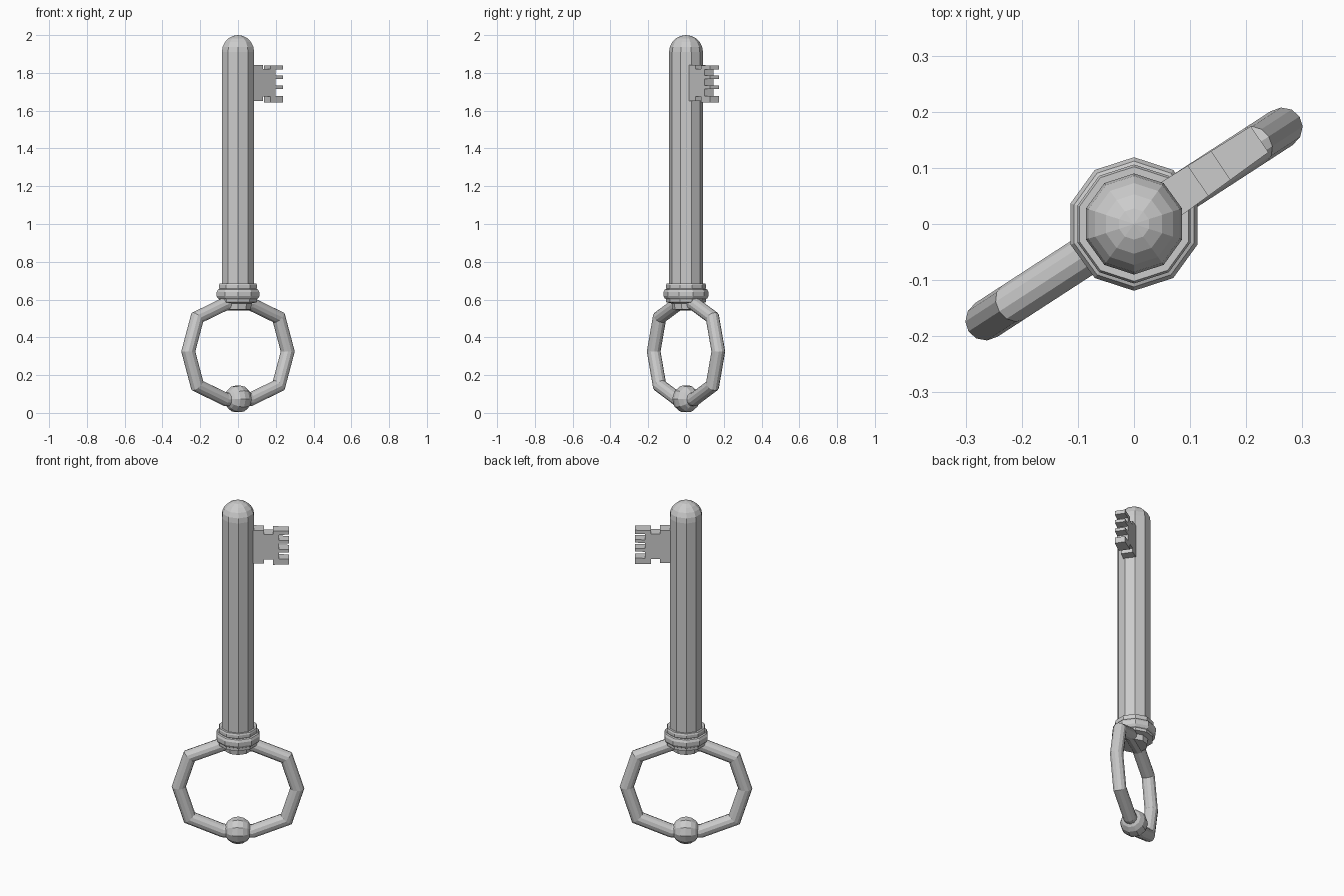
import bpy, bmesh, math
from mathutils import Matrix, Vector

if "Cube" in bpy.data.objects:
    bpy.data.objects.remove(bpy.data.objects["Cube"])

RING_ANGLE = math.radians(33)   # ring and bit lie in this upright plane
BIT_ANGLE = math.radians(34)


def finish(bm, name):
    bmesh.ops.recalc_face_normals(bm, faces=bm.faces)
    mesh = bpy.data.meshes.new(name)
    bm.to_mesh(mesh)
    bm.free()
    obj = bpy.data.objects.new(name, mesh)
    bpy.context.collection.objects.link(obj)
    return obj


def lathe(name, profile, sides=10):
    """Closed solid turned about z; profile is (radius, z) from bottom to top."""
    bm = bmesh.new()
    loops = []
    for r, z in profile:
        loops.append([bm.verts.new((r * math.cos(math.pi / 2 + 2 * math.pi * i / sides),
                                    r * math.sin(math.pi / 2 + 2 * math.pi * i / sides), z))
                      for i in range(sides)])
    for a, b in zip(loops, loops[1:]):
        for i in range(sides):
            j = (i + 1) % sides
            bm.faces.new((a[i], a[j], b[j], b[i]))
    bm.faces.new(loops[0])
    bm.faces.new(loops[-1])
    bmesh.ops.remove_doubles(bm, verts=bm.verts, dist=1e-5)
    return finish(bm, name)


# Ten-sided shaft with a domed tip
R = 0.09
dome = [(R * math.cos(t), 1.91 + R * math.sin(t))
        for t in (math.radians(18 * k) for k in range(6))]
dome[-1] = (0.0005, 2.0)
lathe("shaft", [(R, 0.60)] + dome)

# Stacked collar rings and the small foot holding the ring
lathe("collar", [(0.072, 0.548), (0.076, 0.58), (0.105, 0.586), (0.105, 0.602),
                 (0.112, 0.606), (0.119, 0.618), (0.119, 0.64), (0.112, 0.653),
                 (0.103, 0.656), (0.106, 0.662), (0.106, 0.676), (0.102, 0.685),
                 (0.088, 0.685)])

# Ring handle: faceted oval path swept with a round section
half = [(0.08, 0.072), (0.257, 0.145), (0.314, 0.325), (0.257, 0.505), (0.08, 0.577)]
path = half + [(-s, z) for s, z in reversed(half)]
bm = bmesh.new()
tube, sides, n = 0.036, 12, len(path)
loops = []
for k in range(n):
    p = Vector(path[k])
    d1 = (p - Vector(path[k - 1])).normalized()
    d2 = (Vector(path[(k + 1) % n]) - p).normalized()
    t = (d1 + d2).normalized()
    out = Vector((t.y, -t.x)) / max(t.dot(d2), 0.5)
    loop = []
    for i in range(sides):
        a = 2 * math.pi * i / sides
        q = p + out * tube * math.cos(a)
        loop.append(bm.verts.new((q.x, tube * math.sin(a), q.y)))
    loops.append(loop)
for k in range(n):
    a, b = loops[k], loops[(k + 1) % n]
    for i in range(sides):
        j = (i + 1) % sides
        bm.faces.new((a[i], a[j], b[j], b[i]))
finish(bm, "ring_handle").rotation_euler.z = RING_ANGLE

# Faceted bead threaded on the bottom of the ring
bm = bmesh.new()
bmesh.ops.create_uvsphere(bm, u_segments=10, v_segments=8, radius=0.074,
                          matrix=Matrix.Rotation(math.pi / 2, 4, 'Y'))
bead = finish(bm, "bead")
bead.location.z = 0.074
bead.rotation_euler.z = RING_ANGLE

# Toothed bit: outline in the (outward, z) plane, thinning towards the teeth
teeth = [(1.84, 1.818), (1.785, 1.767), (1.733, 1.715), (1.677, 1.643)]
outline = [(0.06, 1.652), (0.06, 1.843), (0.138, 1.843), (0.138, 1.82), (0.186, 1.82),
           (0.186, 1.84)]
for k, (top, bottom) in enumerate(teeth):
    if k:
        outline.append((0.218, top))
    outline += [(0.27, top), (0.27, bottom)]
    if k < len(teeth) - 1:
        outline.append((0.218, bottom))
outline += [(0.186, 1.643), (0.186, 1.675), (0.138, 1.675), (0.138, 1.652)]
bm = bmesh.new()
front, back = ([bm.verts.new((s, side * (0.0375 - 0.035 * s), z)) for s, z in outline]
               for side in (-1, 1))
bm.faces.new(front)
bm.faces.new(back[::-1])
for i in range(len(outline)):
    j = (i + 1) % len(outline)
    bm.faces.new((front[i], back[i], back[j], front[j]))
finish(bm, "key_bit").rotation_euler.z = BIT_ANGLE
